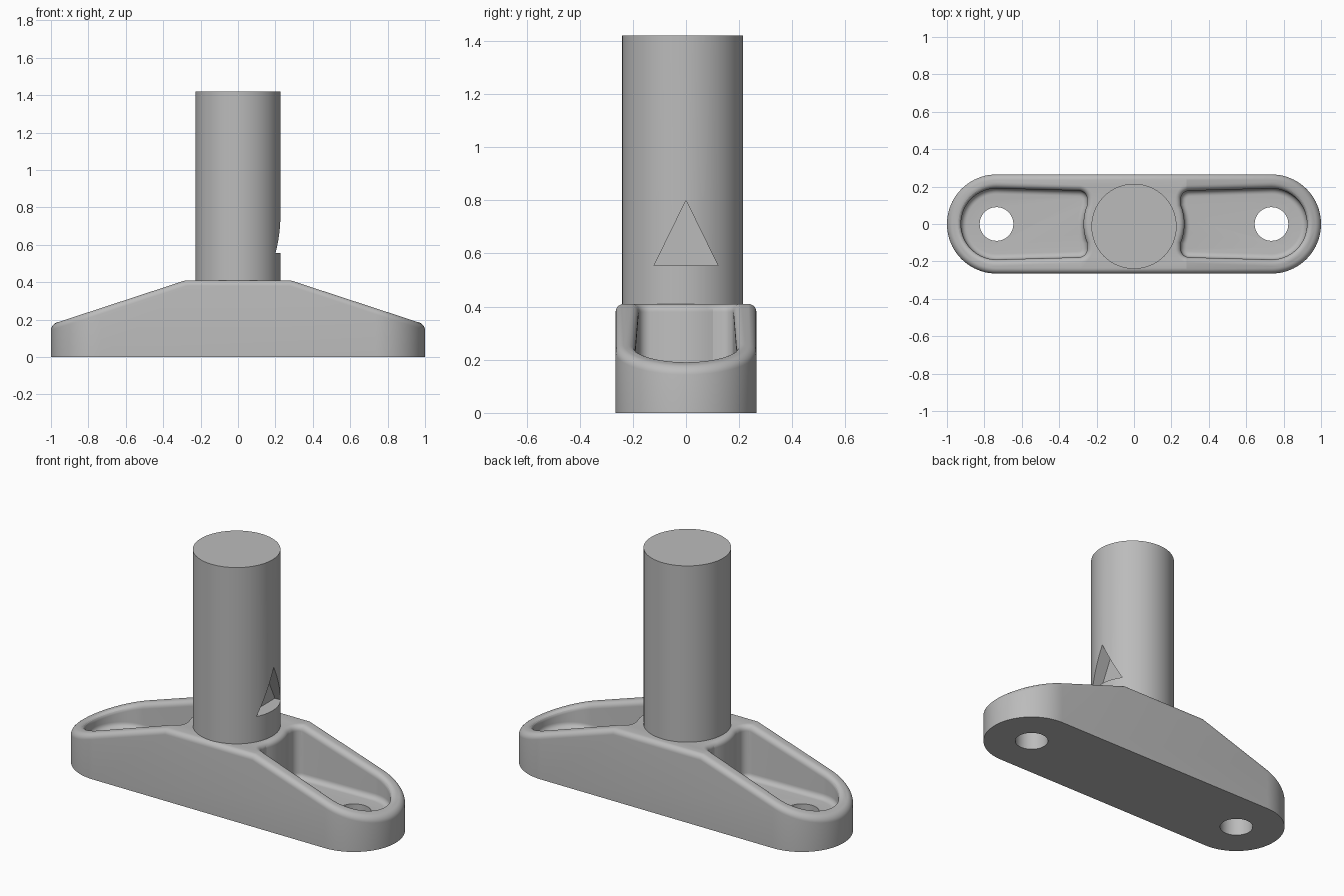
import bpy, bmesh
from math import cos, sin, radians

cube = bpy.data.objects.get("Cube")
if cube:
    bpy.data.objects.remove(cube)

grey = bpy.data.materials.new("light grey")
grey.use_nodes = True
COLOUR = (0.5, 0.5, 0.5, 1)
grey.diffuse_color = COLOUR
grey.node_tree.nodes["Principled BSDF"].inputs["Base Color"].default_value = COLOUR

END_X, TOP_Z, FLOOR_Z, FILLET = 0.735, 0.41, 0.11, 0.03
COLUMN_Y, COLUMN_R = -0.0125, 0.2275


def arc(cx, cy, r, a0, a1, n):
    return [(cx + r * cos(radians(a0 + (a1 - a0) * i / n)),
             cy + r * sin(radians(a0 + (a1 - a0) * i / n))) for i in range(n + 1)]


def prism(name, outline, place, direction):
    """Extrude a 2D outline, placed in space by a function, along a direction."""
    bm = bmesh.new()
    face = bm.faces.new([bm.verts.new(place(*p)) for p in outline])
    new = bmesh.ops.extrude_face_region(bm, geom=[face])["geom"]
    bmesh.ops.translate(bm, vec=direction, verts=[v for v in new if isinstance(v, bmesh.types.BMVert)])
    bmesh.ops.recalc_face_normals(bm, faces=bm.faces)
    mesh = bpy.data.meshes.new(name)
    bm.to_mesh(mesh)
    bm.free()
    mesh.materials.append(grey)
    obj = bpy.data.objects.new(name, mesh)
    bpy.context.collection.objects.link(obj)
    return obj


def upright(name, outline, z0, z1):
    return prism(name, outline, lambda x, y: (x, y, z0), (0, 0, z1 - z0))


def combine(obj, cutter, operation="DIFFERENCE"):
    """Apply a boolean, then remove the cutter."""
    mod = obj.modifiers.new("cut", "BOOLEAN")
    mod.operation, mod.object, mod.solver = operation, cutter, "EXACT"
    graph = bpy.context.evaluated_depsgraph_get()
    mesh = bpy.data.meshes.new_from_object(obj.evaluated_get(graph))
    obj.modifiers.clear()
    obj.data = mesh
    bpy.data.objects.remove(cutter)


def smooth(obj, degrees):
    bpy.ops.object.select_all(action="DESELECT")
    obj.select_set(True)
    bpy.context.view_layer.objects.active = obj
    bpy.ops.object.shade_smooth_by_angle(angle=radians(degrees))


# Base: rounded bar trimmed to a sloping side profile
base = upright("base", arc(END_X, 0, 0.265, -90, 90, 40) + arc(-END_X, 0, 0.265, 90, 270, 40), 0, 0.6)
half = [(1.1, -0.1), (1.1, 0.141), (0.28, TOP_Z)]
profile = half + [(-x, z) for x, z in reversed(half)]
combine(base, prism("profile", profile, lambda x, z: (x, -0.5, z), (0, 1, 0)), "INTERSECT")

# Pockets with a wall wrapping the column, and a bolt hole in each
pocket = (arc(END_X, 0, 0.19, -90, 90, 32) + arc(0.295, 0.133, 0.045, 90, 180, 8)
          + arc(0, 0, 0.27, 22, -22, 10) + arc(0.295, -0.133, 0.045, 180, 270, 8))
for side in (1, -1):
    combine(base, upright("pocket", [(side * x, y) for x, y in pocket], FLOOR_Z, 0.7))
    combine(base, upright("hole", arc(side * END_X, 0, 0.09, 0, 352.5, 47), -0.1, 0.3))

# Fillets along the rims and around the pocket floors
bm = bmesh.new()
bm.from_mesh(base.data)
bmesh.ops.remove_doubles(bm, verts=bm.verts, dist=0.0001)


def needs_fillet(edge):
    if len(edge.link_faces) != 2 or edge.calc_face_angle() < radians(40):
        return False
    if max(f.normal.z for f in edge.link_faces) < 0.9:
        return False
    mid = (edge.verts[0].co + edge.verts[1].co) / 2
    near_hole = (abs(mid.x) - END_X) ** 2 + mid.y ** 2 < 0.12 ** 2
    return mid.z > 0.05 and not near_hole


bmesh.ops.bevel(bm, geom=[e for e in bm.edges if needs_fillet(e)], offset=FILLET,
                offset_type="OFFSET", segments=6, profile=0.5, affect="EDGES", clamp_overlap=False)
bm.to_mesh(base.data)
bm.free()
smooth(base, 17)

# Column with a triangular notch on its left side
column = upright("column", arc(0, COLUMN_Y, COLUMN_R, 0, 356.25, 95), 0.2, 1.42)
triangle = [(-0.12, 0.555), (0.12, 0.555), (0, 0.8)]
combine(column, prism("notch", triangle, lambda y, z: (0.15, y, z), (0.2, 0, 0)))
smooth(column, 30)
